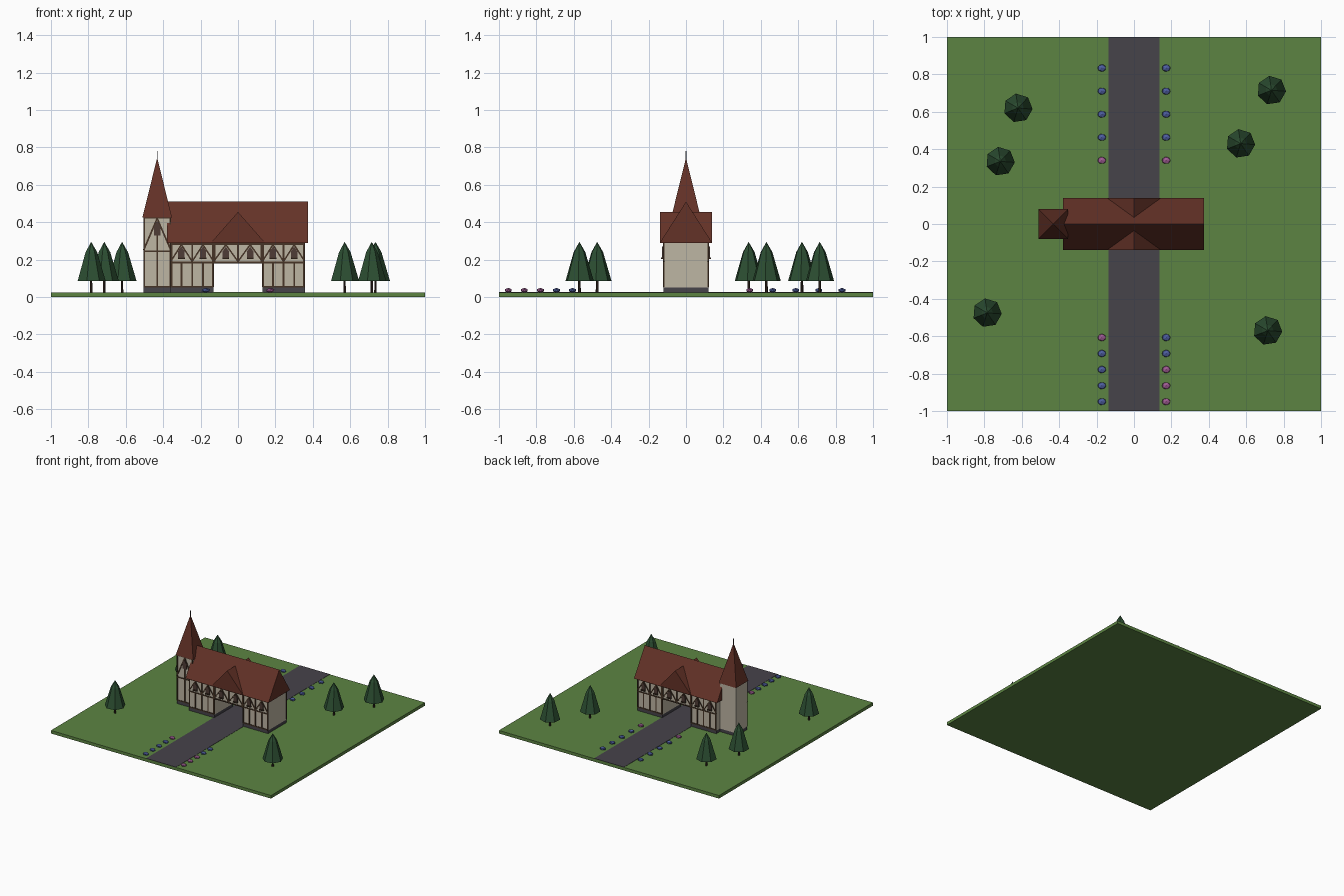
import bpy, bmesh, math
from mathutils import Matrix, Vector

cube = bpy.data.objects.get("Cube")
if cube:
    bpy.data.objects.remove(cube, do_unlink=True)


def material(name, rgb):
    lin = [((c / 255 + 0.055) / 1.055) ** 2.4 for c in rgb] + [1]
    m = bpy.data.materials.new(name)
    m.use_nodes = True
    m.diffuse_color = lin
    m.node_tree.nodes["Principled BSDF"].inputs["Base Color"].default_value = lin
    return m


GRASS = material("grass green", (92, 132, 66))
STONE = material("dark stone", (70, 67, 74))
PLASTER = material("cream plaster", (190, 182, 164))
TIMBER = material("dark timber", (70, 52, 38))
ROOF = material("red tile", (100, 50, 39))
LEAF = material("fir green", (44, 78, 50))
BARK = material("bark", (52, 38, 32))
BLUE = material("blue petals", (78, 94, 160))
PINK = material("pink petals", (160, 92, 148))
GLASS = material("window brown", (78, 60, 54))


def finish(bm, name, mat):
    bmesh.ops.recalc_face_normals(bm, faces=bm.faces)
    mesh = bpy.data.meshes.new(name)
    bm.to_mesh(mesh)
    bm.free()
    mesh.materials.append(mat)
    ob = bpy.data.objects.new(name, mesh)
    bpy.context.collection.objects.link(ob)
    return ob


def add_box(bm, lo, hi):
    lo, hi = Vector(lo), Vector(hi)
    m = Matrix.Translation((lo + hi) / 2) @ Matrix.Diagonal((*(hi - lo), 1))
    bmesh.ops.create_cube(bm, size=1, matrix=m)


def box(name, lo, hi, mat):
    bm = bmesh.new()
    add_box(bm, lo, hi)
    return finish(bm, name, mat)


def add_prism(bm, points, sweep):
    """Extrude a closed outline along the sweep vector."""
    face = bm.faces.new([bm.verts.new(p) for p in points])
    out = bmesh.ops.extrude_face_region(bm, geom=[face])["geom"]
    bmesh.ops.translate(bm, vec=sweep, verts=[v for v in out if isinstance(v, bmesh.types.BMVert)])
    bm.faces.ensure_lookup_table()


def prism(name, points, sweep, mat):
    bm = bmesh.new()
    add_prism(bm, points, sweep)
    return finish(bm, name, mat)


def add_beam(bm, a, b, y, width=0.009):
    """Timber in the facade plane from (x, z) to (x, z)."""
    a, b = Vector((a[0], y, a[1])), Vector((b[0], y, b[1]))
    d = b - a
    m = (Matrix.Translation((a + b) / 2) @ Matrix.Rotation(-math.atan2(d.z, d.x), 4, "Y")
         @ Matrix.Diagonal((d.length, 0.008, width, 1)))
    bmesh.ops.create_cube(bm, size=1, matrix=m)


def add_window(bm, x, z, y, w, h):
    outline = [(-w, 0), (w, 0), (w, h * 0.6), (0, h), (-w, h * 0.6)]
    add_prism(bm, [(x + px, y - 0.004, z + pz) for px, pz in outline], (0, 0.008, 0))


# Ground and road
G = 0.025
box("lawn", (-1, -1, 0), (1, 1, G), GRASS)
box("road", (-0.135, -1, G - 0.002), (0.135, 1, G + 0.002), STONE)

# Stone footings and plaster walls
D, EAVE, ARCH = 0.12, 0.29, 0.18
TX, TW, TTOP = -0.432, 0.073, 0.43
for side, x0, x1 in (("right", -0.36, -0.13), ("left", 0.13, 0.357)):
    box(side + "_wing_footing", (x0, -D, G), (x1, D, 0.05), STONE)
    box(side + "_wing_wall", (x0, -D, 0.05), (x1, D, EAVE), PLASTER)
box("gate_bridge_wall", (-0.13, -D, ARCH), (0.13, D, EAVE), PLASTER)
box("tower_footing", (TX - TW, -TW, G), (TX + TW, TW, 0.05), STONE)
box("tower_wall", (TX - TW, -TW, 0.05), (TX + TW, TW, TTOP), PLASTER)

# Main roof and the cross gable over the gate
E = 0.14
prism("main_roof", [(-0.38, -E, EAVE), (-0.38, E, EAVE), (-0.38, 0, 0.51)], (0.755, 0, 0), ROOF)
prism("gate_gable", [(-0.145, -E, EAVE), (0.145, -E, EAVE), (0, -E, 0.455)], (0, 2 * E, 0), ROOF)

# Tower spire and finial
bm = bmesh.new()
bmesh.ops.create_cone(bm, cap_ends=True, segments=4, radius1=0.079 * math.sqrt(2), radius2=0, depth=0.32,
                      matrix=Matrix.Translation((TX, 0, 0.585)) @ Matrix.Rotation(math.pi / 4, 4, "Z"))
finish(bm, "tower_spire", ROOF)
box("tower_finial", (TX - 0.002, -0.002, 0.73), (TX + 0.002, 0.002, 0.78), STONE)

# Timber framing and windows on both long facades
for label, s in (("front", -1), ("back", 1)):
    y = s * D
    frame, panes, sills = bmesh.new(), bmesh.new(), bmesh.new()
    for x0, x1, low in ((-0.36, -0.13, 0.055), (0.13, 0.357, 0.055), (-0.13, 0.13, ARCH + 0.005)):
        wing = low < ARCH
        mid = (x0 + x1) / 2
        for z in {low, ARCH + 0.005, EAVE - 0.006}:
            add_beam(frame, (x0, z), (x1, z), y)
        for x in (x0 + 0.004, mid, x1 - 0.004):
            add_beam(frame, (x, low), (x, EAVE), y)
        for a, b in ((x0, mid), (mid, x1)):
            c = (a + b) / 2
            if wing:
                add_beam(frame, (c, low), (c, ARCH), y)
            for edge in (a, b):
                add_beam(frame, (edge, ARCH + 0.01), (c, EAVE - 0.01), y, 0.008)
            add_window(panes, c, 0.208, y + s * 0.003, 0.017, 0.062)
            add_box(sills, (c - 0.018, y - 0.013, 0.203), (c + 0.018, y + 0.013, 0.212))
    finish(frame, label + "_timber_frame", TIMBER)
    finish(panes, label + "_windows", GLASS)
    finish(sills, label + "_window_sills", TIMBER)

# Tower timber and window on the front
frame, panes = bmesh.new(), bmesh.new()
for z in (0.055, 0.245, TTOP - 0.005):
    add_beam(frame, (TX - TW, z), (TX + TW, z), -TW)
for dx in (-TW + 0.004, 0, TW - 0.004):
    add_beam(frame, (TX + dx, 0.05), (TX + dx, TTOP if dx else 0.34), -TW)
for dx in (-TW, TW):
    add_beam(frame, (TX + dx, 0.25), (TX, 0.42), -TW)
add_window(panes, TX, 0.33, -TW - 0.003, 0.018, 0.075)
finish(frame, "tower_timber_frame", TIMBER)
finish(panes, "tower_window", GLASS)

# Fir trees: trunk plus a two-step seven-sided crown
TREES = [(-0.62, 0.62), (-0.715, 0.335), (-0.785, -0.475), (0.735, 0.715), (0.57, 0.43), (0.715, -0.57)]
for i, (x, y) in enumerate(TREES, 1):
    bm = bmesh.new()
    bmesh.ops.create_cone(bm, cap_ends=True, segments=6, radius1=0.008, radius2=0.006, depth=0.08,
                          matrix=Matrix.Translation((x, y, 0.06)))
    finish(bm, f"tree_trunk_{i}", BARK)
    bm = bmesh.new()
    spin = Matrix.Rotation(0.15, 4, "Z")
    for z0, z1, r0, r1 in ((0.085, 0.24, 0.078, 0.032), (0.24, 0.295, 0.032, 0)):
        bmesh.ops.create_cone(bm, cap_ends=True, segments=7, radius1=r0, radius2=r1, depth=z1 - z0,
                              matrix=Matrix.Translation((x, y, (z0 + z1) / 2)) @ spin)
    finish(bm, f"tree_crown_{i}", LEAF)

# Flower clumps beside the road
FRONT = [-0.607 - 0.0857 * i for i in range(5)]
BACK = [0.34 + 0.1235 * i for i in range(5)]
for side, x, pinks in (("right", -0.172, (0, 5)), ("left", 0.172, (2, 3, 4, 5))):
    for i, y in enumerate(FRONT + BACK):
        bm = bmesh.new()
        m = Matrix.Translation((x, y, 0.036)) @ Matrix.Diagonal((0.025, 0.021, 0.013, 1))
        bmesh.ops.create_icosphere(bm, subdivisions=1, radius=1, matrix=m)
        finish(bm, f"{side}_flowers_{i + 1}", PINK if i in pinks else BLUE)
